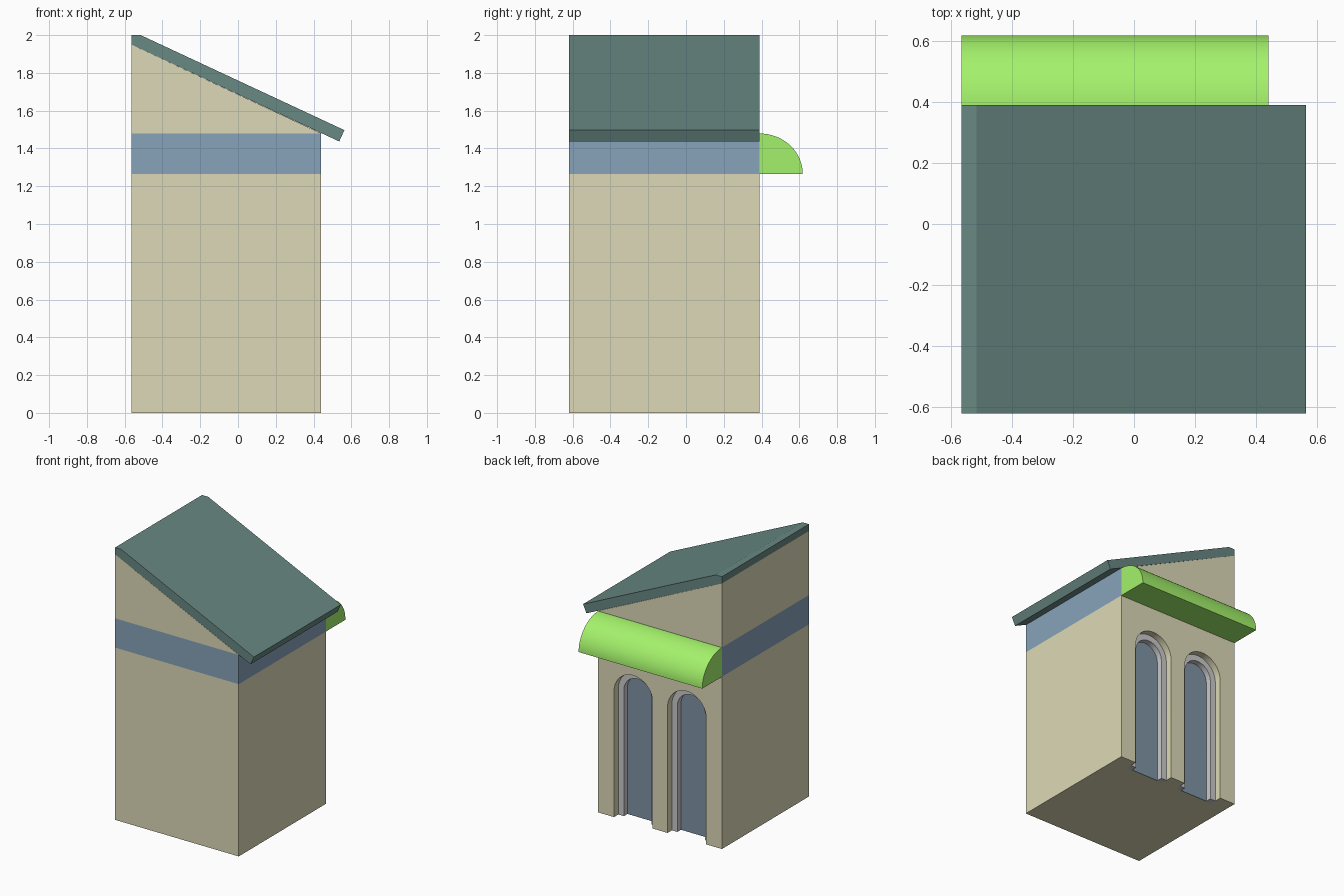
import bpy, bmesh, math

if "Cube" in bpy.data.objects:
    bpy.data.objects.remove(bpy.data.objects["Cube"])

X0, X1 = -0.565, 0.44      # side walls
Y0, Y1 = -0.62, 0.39       # front and back walls


def material(name, rgb):
    m = bpy.data.materials.new(name)
    lin = [((c / 255 + 0.055) / 1.055) ** 2.4 for c in rgb]
    m.diffuse_color = (*lin, 1)
    m.use_nodes = True
    m.node_tree.nodes["Principled BSDF"].inputs["Base Color"].default_value = m.diffuse_color
    return m


BEIGE = material("plaster", (221, 217, 183))
BLUE = material("band_blue", (135, 164, 186))
GREEN = material("awning_green", (164, 242, 107))
TEAL = material("roof_teal", (104, 136, 130))
GLASS = material("door_blue", (128, 148, 166))


def extrude(name, outline, depth, to_xyz, mat=None, smooth=False):
    """Solid made by sweeping a 2D outline between two depths."""
    bm = bmesh.new()
    a, b = ([bm.verts.new(to_xyz(u, v, d)) for u, v in outline] for d in depth)
    n = len(outline)
    bm.faces.new(a)
    bm.faces.new(b)
    for i in range(n):
        j = (i + 1) % n
        bm.faces.new((a[i], a[j], b[j], b[i]))
    bmesh.ops.recalc_face_normals(bm, faces=bm.faces)
    mesh = bpy.data.meshes.new(name)
    bm.to_mesh(mesh)
    bm.free()
    ob = bpy.data.objects.new(name, mesh)
    bpy.context.collection.objects.link(ob)
    if mat:
        mesh.materials.append(mat)
    if smooth:
        smooth_by_angle(ob)
    return ob


def activate(ob):
    bpy.ops.object.select_all(action='DESELECT')
    ob.select_set(True)
    bpy.context.view_layer.objects.active = ob


def smooth_by_angle(ob):
    activate(ob)
    bpy.ops.object.shade_smooth_by_angle(angle=math.radians(30))


def along_y(u, v, d):
    return (u, d, v)


def along_x(u, v, d):
    return (d, u, v)


def arch(cx, r, spring, bottom=0.0, n=24):
    arc = [(cx + r * math.cos(math.pi * i / n), spring + r * math.sin(math.pi * i / n))
           for i in range(n + 1)]
    return [(cx + r, bottom)] + arc + [(cx - r, bottom)]


# Walls, blue band and sloped gable stacked on one footprint
walls = extrude("walls", [(X0, 0), (X1, 0), (X1, 1.265), (X0, 1.265)], (Y0, Y1), along_y, BEIGE)
extrude("band", [(X0, 1.265), (X1, 1.265), (X1, 1.48), (X0, 1.48)], (Y0, Y1), along_y, BLUE)
extrude("gable", [(X0, 1.48), (X1, 1.48), (X0, 1.95)], (Y0, Y1), along_y, BEIGE)

# Single-slope roof slab with overhanging eave
extrude("roof", [(X0, 1.95), (X0, 2.0), (-0.515, 2.0), (0.563, 1.497), (0.536, 1.437)],
        (Y0, Y1), along_y, TEAL)

# Quarter-round awning across the back
awn = [(Y1, 1.265)] + [(Y1 + 0.228 * math.cos(t), 1.265 + 0.214 * math.sin(t))
                       for t in (math.pi / 2 * i / 24 for i in range(25))]
extrude("awning", awn, (X0, X1), along_x, GREEN, True)

# Two arched doorways in the back wall: recess, grey frame, door panel
R, FRAME, SPRING = 0.157, 0.045, 0.925
for side, cx in (("left", -0.28), ("right", 0.155)):
    cutter = extrude("recess_cutter", arch(cx, R, SPRING, -0.1), (Y1 - 0.097, Y1 + 0.1), along_y)
    cutter.hide_render = True
    activate(walls)
    mod = walls.modifiers.new("recess", 'BOOLEAN')
    mod.operation, mod.solver, mod.object = 'DIFFERENCE', 'EXACT', cutter
    bpy.ops.object.modifier_apply(modifier=mod.name)
    bpy.data.objects.remove(cutter, do_unlink=True)

    ring = arch(cx, R, SPRING) + arch(cx, R - FRAME, SPRING)[::-1]
    extrude("door_frame_" + side, ring, (Y1 - 0.097, Y1 - 0.05), along_y, None, True)
    extrude("door_" + side, arch(cx, R - FRAME, SPRING), (Y1 - 0.097, Y1 - 0.092), along_y, GLASS)
smooth_by_angle(walls)
